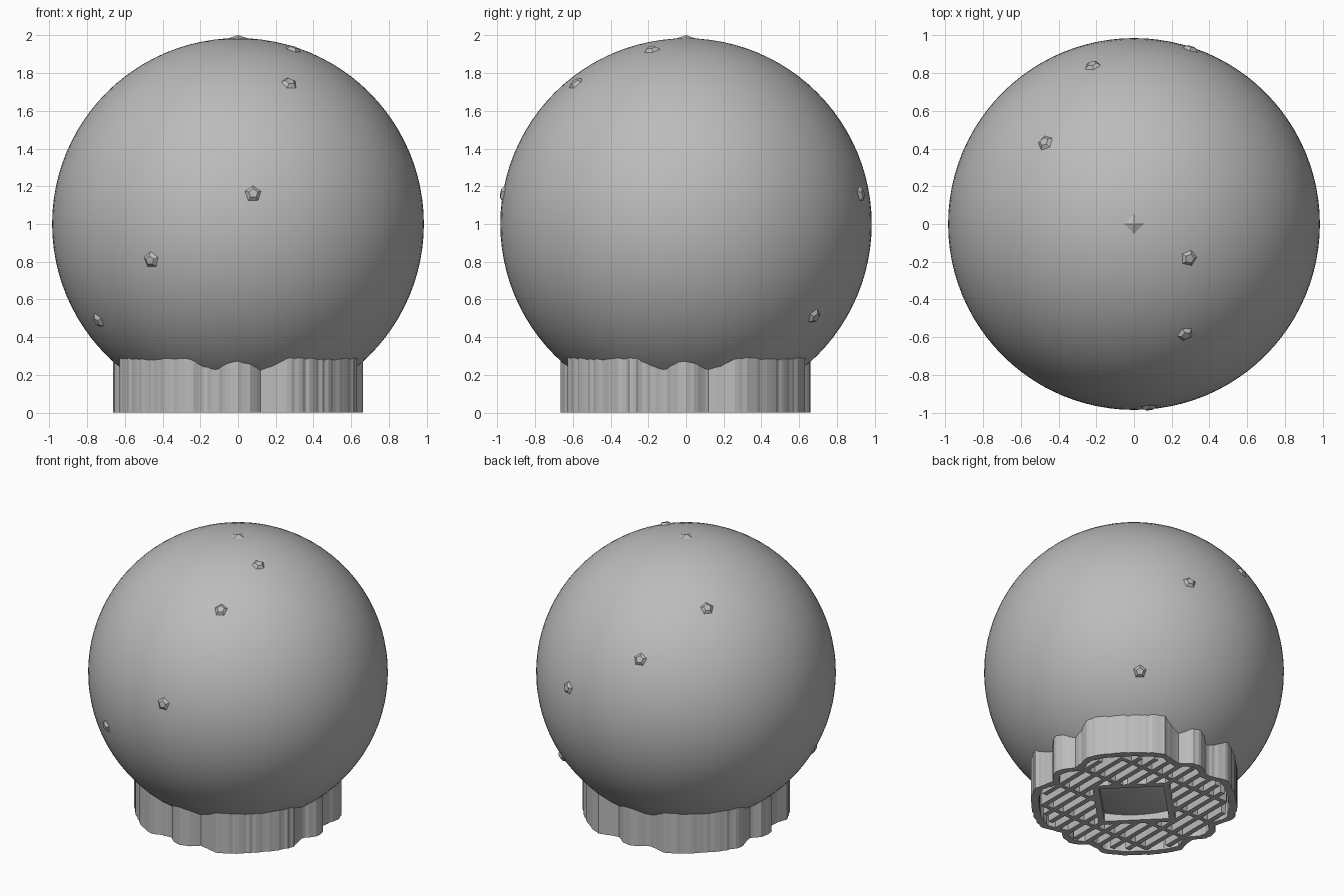
import bpy, bmesh, math, random
from mathutils import Vector

random.seed(4)
R = 0.985
CENTRE = Vector((0, 0, 1))

if "Cube" in bpy.data.objects:
    bpy.data.objects.remove(bpy.data.objects["Cube"])

grey = bpy.data.materials.new("plain grey")
grey.use_nodes = True
colour = (0.5, 0.5, 0.5, 1)
grey.diffuse_color = colour
grey.node_tree.nodes["Principled BSDF"].inputs["Base Color"].default_value = colour


def make_object(name, bm):
    bmesh.ops.recalc_face_normals(bm, faces=bm.faces)
    mesh = bpy.data.meshes.new(name)
    bm.to_mesh(mesh)
    bm.free()
    mesh.materials.append(grey)
    obj = bpy.data.objects.new(name, mesh)
    bpy.context.collection.objects.link(obj)
    return obj


def ball_height(x, y):
    """Height of the ball's underside above a point on the ground."""
    return 1 - math.sqrt(R * R - x * x - y * y)


def add_wall(bm, side_a, side_b, closed=False):
    """Upright wall between two outlines, its top following the ball."""
    rings = []
    for a, b in zip(side_a, side_b):
        corners = [(*a, 0), (*b, 0), (*b, ball_height(*b)), (*a, ball_height(*a))]
        rings.append([bm.verts.new(c) for c in corners])
    pairs = list(zip(rings, rings[1:]))
    if closed:
        pairs.append((rings[-1], rings[0]))
    else:
        bm.faces.new(rings[0])
        bm.faces.new(rings[-1])
    for p, q in pairs:
        for i in range(4):
            j = (i + 1) % 4
            bm.faces.new((p[i], p[j], q[j], q[i]))


# Ball
bm = bmesh.new()
bmesh.ops.create_uvsphere(bm, u_segments=96, v_segments=48, radius=R)
bmesh.ops.translate(bm, verts=bm.verts, vec=CENTRE)
for face in bm.faces:
    face.smooth = True
make_object("ball", bm)

# Small faceted bumps scattered over the ball
bump_directions = [
    (0.29, -0.18, 0.92), (0.27, -0.58, 0.74), (-0.47, 0.43, 0.75),
    (-0.22, 0.84, 0.47), (0.08, -0.97, 0.16), (0.30, 0.93, 0.16),
    (-0.46, -0.85, -0.19), (0.52, 0.68, -0.49), (-0.74, -0.40, -0.51),
    (0.57, 0.20, -0.77),
]


def add_bump(name, direction, sides, base, tip):
    bm = bmesh.new()
    bmesh.ops.create_cone(bm, cap_ends=True, segments=sides,
                          radius1=base, radius2=tip, depth=0.03)
    normal = Vector(direction).normalized()
    turn = normal.to_track_quat("Z", "Y").to_matrix()
    bmesh.ops.rotate(bm, verts=bm.verts, matrix=turn)
    bmesh.ops.translate(bm, verts=bm.verts, vec=CENTRE + normal * R)
    return make_object(name, bm)


for n, direction in enumerate(bump_directions):
    add_bump(f"bump_{n + 1}", direction, 5, 0.06, 0.025)
add_bump("top_bump", (0, 0, 1), 4, 0.09, 0.005)

# Scalloped outer rim of the stand, with a dent either side of each axis
SCALLOP = [(0, 0.665), (5, 0.65), (11, 0.607), (17, 0.635), (23, 0.683), (45, 0.673)]


def rim_radius(angle):
    fold = abs((math.degrees(angle) + 45) % 90 - 45)
    for (a, ra), (b, rb) in zip(SCALLOP, SCALLOP[1:]):
        if fold <= b:
            return ra + (rb - ra) * (fold - a) / (b - a)
    return SCALLOP[-1][1]


outer, inner = [], []
steps = 192
for k in range(steps):
    angle = math.tau * k / steps
    r = rim_radius(angle) + random.uniform(-0.004, 0.004)
    ray = Vector((math.cos(angle), math.sin(angle)))
    outer.append(tuple(ray * r))
    inner.append(tuple(ray * (r - 0.05)))
bm = bmesh.new()
add_wall(bm, outer, inner, closed=True)
make_object("stand_rim", bm)

# Diamond wall around the opening in the middle
HOLE = 0.30


def diamond(size):
    corners = [Vector(c) * size for c in ((1, 0), (0, 1), (-1, 0), (0, -1))]
    return [tuple(corners[i].lerp(corners[(i + 1) % 4], t / 6))
            for i in range(4) for t in range(6)]


bm = bmesh.new()
add_wall(bm, diamond(HOLE + 0.06), diamond(HOLE), closed=True)
make_object("stand_inner_wall", bm)


# Ribs across the stand, broken by the middle opening
def add_rib(bm, offset, thickness, along_x):
    end = math.sqrt(0.6 ** 2 - offset ** 2)
    gap = HOLE + 0.03 - abs(offset)
    spans = [(-end, -gap), (gap, end)] if gap > 0 else [(-end, end)]
    for start, stop in spans:
        sides = []
        for shift in (-thickness / 2, thickness / 2):
            across = offset + shift
            line = [start + (stop - start) * t / 10 for t in range(11)]
            sides.append([(s, across) if along_x else (across, s) for s in line])
        add_wall(bm, *sides)


bm = bmesh.new()
for n in range(-6, 7):
    add_rib(bm, n * 0.088, 0.035, False)
make_object("stand_ribs", bm)

bm = bmesh.new()
for offset in (-0.4, -0.13, 0.13, 0.4):
    add_rib(bm, offset, 0.03, True)
make_object("stand_cross_ribs", bm)
